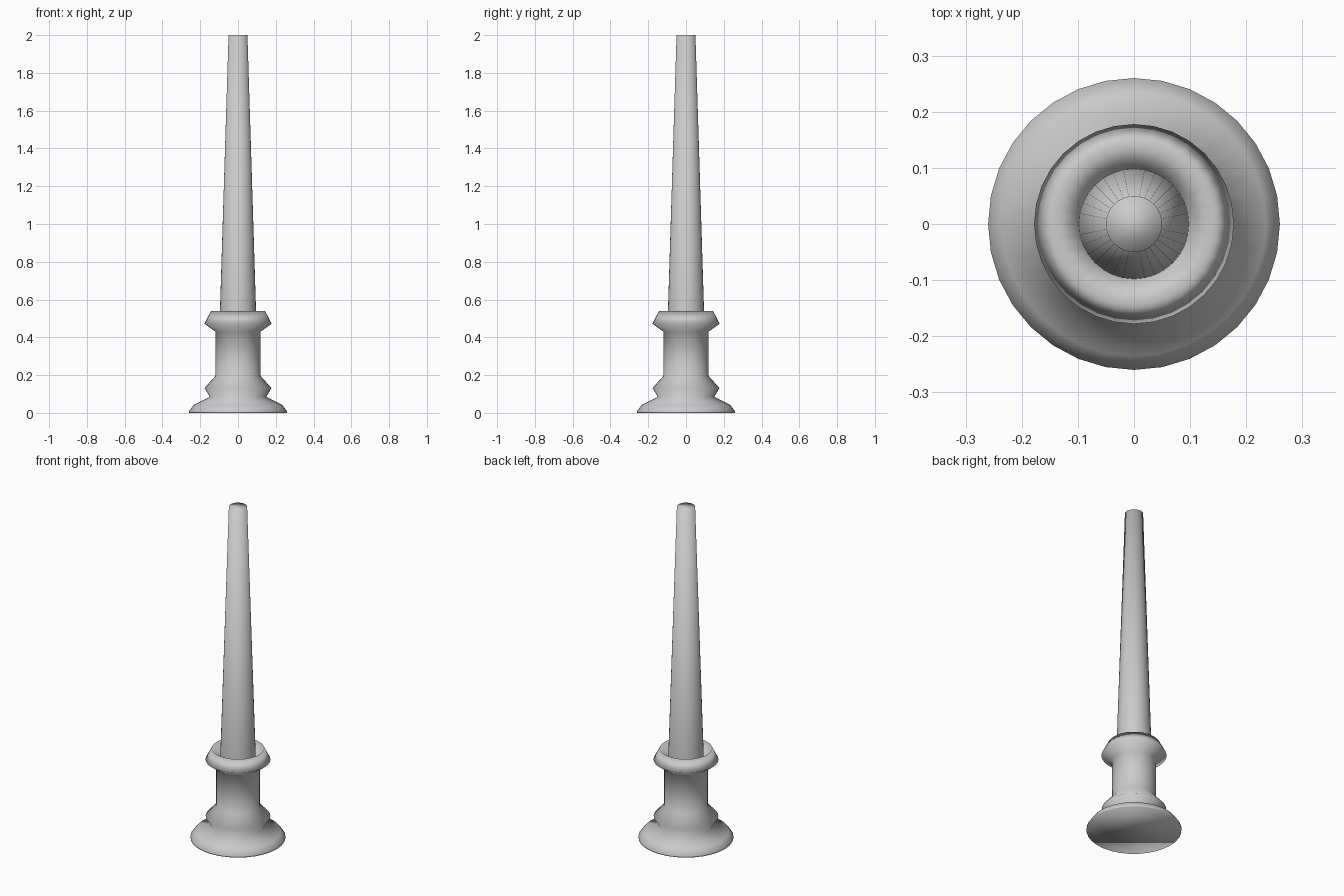
import bpy, bmesh, math

if "Cube" in bpy.data.objects:
    bpy.data.objects.remove(bpy.data.objects["Cube"])

SEGMENTS = 32


def lathe(name, profile, cap_start=False, cap_end=False):
    """Revolve a (radius, height) profile around z."""
    bm = bmesh.new()
    rings = []
    for r, z in profile:
        rings.append([bm.verts.new((r * math.cos(2 * math.pi * i / SEGMENTS),
                                    r * math.sin(2 * math.pi * i / SEGMENTS), z))
                      for i in range(SEGMENTS)])
    for a, b in zip(rings, rings[1:]):
        for i in range(SEGMENTS):
            j = (i + 1) % SEGMENTS
            bm.faces.new((a[i], a[j], b[j], b[i]))
    if cap_start:
        bm.faces.new(rings[0][::-1])
    if cap_end:
        bm.faces.new(rings[-1])
    for f in bm.faces:
        f.smooth = True
    mesh = bpy.data.meshes.new(name)
    bm.to_mesh(mesh)
    bm.free()
    obj = bpy.data.objects.new(name, mesh)
    bpy.context.collection.objects.link(obj)
    return obj


# Turned holder: flared foot, lower collar, stem, and hollow cup
lathe("candle_holder", [
    (0.26, 0.0), (0.26, 0.008), (0.235, 0.042), (0.15, 0.085),
    (0.177, 0.132), (0.12, 0.195), (0.12, 0.43),
    (0.178, 0.472), (0.143, 0.54), (0.098, 0.46),
], cap_start=True)

# Tapered candle rising out of the cup
lathe("candle", [(0.098, 0.46), (0.05, 2.0)], cap_end=True)
